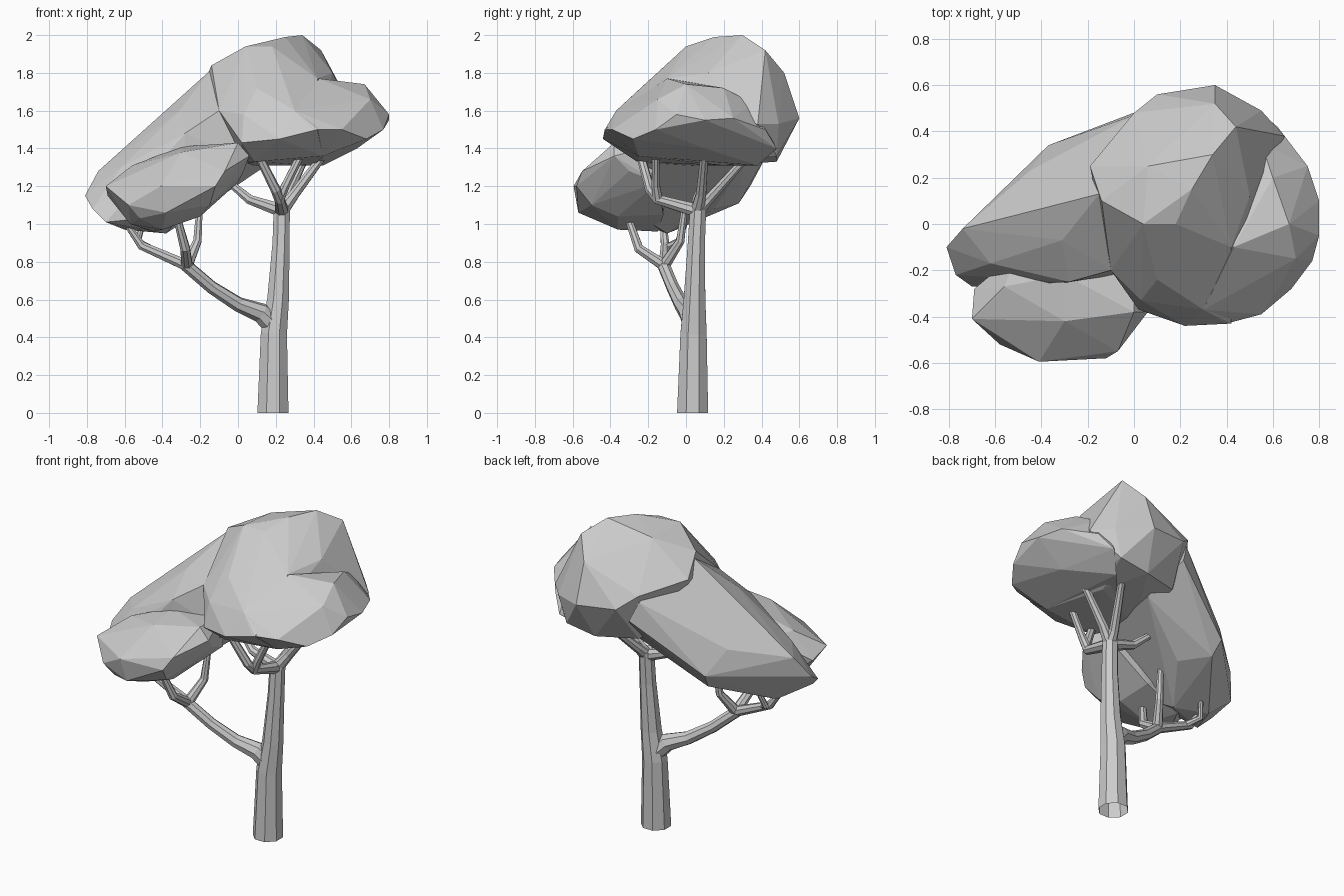
import bpy, bmesh, math
from mathutils import Vector

cube = bpy.data.objects.get("Cube")
if cube:
    bpy.data.objects.remove(cube, do_unlink=True)

grey = bpy.data.materials.new("plain grey")
grey.use_nodes = True
GREY = (0.6, 0.6, 0.6, 1.0)
grey.diffuse_color = GREY
grey.node_tree.nodes["Principled BSDF"].inputs["Base Color"].default_value = GREY


def finish(bm, name):
    bmesh.ops.recalc_face_normals(bm, faces=bm.faces)
    mesh = bpy.data.meshes.new(name)
    bm.to_mesh(mesh)
    bm.free()
    mesh.materials.append(grey)
    ob = bpy.data.objects.new(name, mesh)
    bpy.context.scene.collection.objects.link(ob)
    return ob


def lump(name, points):
    """Faceted foliage mass wrapped around a few corner points."""
    bm = bmesh.new()
    for p in points:
        bm.verts.new(p)
    res = bmesh.ops.convex_hull(bm, input=bm.verts)
    bmesh.ops.delete(bm, geom=list({g for g in res["geom_interior"] + res["geom_unused"]
                                    if isinstance(g, bmesh.types.BMVert)}), context='VERTS')
    return finish(bm, name)


def branch(name, path, sides=8):
    """Tapered faceted limb; path holds x, y, z, radius. Open where it meets the ground."""
    bm = bmesh.new()
    pts = [Vector(p[:3]) for p in path]
    rings, old, axis = [], Vector((0, 0, 1)), Vector((1, 0, 0))
    for i, p in enumerate(pts):
        d = Vector()
        if i > 0:
            d += (p - pts[i - 1]).normalized()
        if i < len(pts) - 1:
            d += (pts[i + 1] - p).normalized()
        if p.z == 0:
            d = Vector((0, 0, 1))
        d.normalize()
        axis = old.rotation_difference(d) @ axis
        old = d
        side = d.cross(axis)
        ring = []
        for k in range(sides):
            a = math.tau * (k + 0.5) / sides
            ring.append(bm.verts.new(p + path[i][3] * (axis * math.cos(a) + side * math.sin(a))))
        rings.append(ring)
    for a, b in zip(rings, rings[1:]):
        for k in range(sides):
            n = (k + 1) % sides
            bm.faces.new((a[k], a[n], b[n], b[k]))
    if pts[0].z > 0:
        bm.faces.new(rings[0])
    bm.faces.new(rings[-1])
    return finish(bm, name)


# Foliage masses: the crown runs from the top down to the front rim
crown = lump("crown_foliage", [
    (.25, .15, 1.99), (.34, .3, 2), (.44, .42, 1.92), (.35, .52, 1.8), (.04, 0, 1.94),
    (.18, 0, 1.94), (.06, .25, 1.93), (.5, .12, 1.8), (.42, -.1, 1.77), (0, .48, 1.66),
    (.1, .56, 1.58), (.35, .6, 1.56), (.55, .49, 1.53), (.5, .48, 1.36), (.3, .48, 1.33),
    (-.14, .1, 1.84), (-.19, .25, 1.73), (-.1, -.2, 1.6), (.1, -.24, 1.72), (.3, -.37, 1.6),
    (.22, -.44, 1.45), (.42, -.43, 1.5), (.02, -.37, 1.43), (.09, -.26, 1.33), (.45, -.25, 1.36),
    (.05, .4, 1.35), (0, 0, 1.31), (.4, .2, 1.31), (.65, .38, 1.53), (.03, -.33, 1.58)])
skirt = lump("side_foliage", [
    (.8, -.05, 1.58), (.8, .1, 1.55), (.75, .25, 1.56), (.62, .42, 1.5), (.55, .48, 1.4),
    (.77, -.16, 1.5), (.68, -.28, 1.45), (.55, -.39, 1.5), (.4, -.43, 1.5), (.63, .1, 1.4),
    (.45, -.25, 1.36), (.2, .1, 1.31), (.45, .38, 1.31), (.67, 0, 1.74), (.43, -.1, 1.77),
    (.6, .2, 1.72), (.3, -.37, 1.6), (.7, -.15, 1.66), (.55, .35, 1.64)])
sweep = lump("left_foliage", [
    (-.15, .13, 1.81), (-.4, .03, 1.55), (-.74, -.02, 1.28), (0, .47, 1.62), (-.15, .4, 1.42),
    (-.27, .34, 1.27), (-.37, .34, 1.2), (-.81, -.1, 1.15), (-.77, -.22, 1.08), (-.7, -.27, 1.01),
    (-.6, -.05, .97), (-.38, -.1, .95), (-.2, .15, 1.08), (-.35, .28, 1.11), (0, 0, 1.25),
    (.15, .3, 1.31), (.05, -.2, 1.33), (-.28, -.25, 1.48), (-.1, -.2, 1.6), (-.62, -.17, 1.3),
    (-.3, -.26, 1.05), (-.45, .23, 1.35), (-.31, -.07, 1.6), (.05, .5, 1.5)])
lobe = lump("front_foliage", [
    (-.69, -.28, 1.15), (-.7, -.41, 1.2), (-.58, -.52, 1.1), (-.41, -.595, 1.2), (-.12, -.58, 1.2),
    (-.07, -.55, 1.28), (.06, -.38, 1.36), (-.3, -.42, 1.38), (0, -.38, 1.43), (-.56, -.27, 1.31),
    (-.3, -.22, 1.41), (-.57, -.35, 1), (-.4, -.36, .97), (-.2, -.36, 1.04), (-.38, -.57, 1.06),
    (-.15, -.5, 1.1), (.03, -.3, 1.28), (-.52, -.49, 1.03), (0, -.15, 1.22),
    (-.45, -.15, .96), (-.2, -.12, 1.05), (-.5, -.12, 1.3), (0, -.15, 1.42)])

# Merge the masses into one canopy
parts = [skirt, sweep, lobe]
for part in parts:
    mod = crown.modifiers.new("merge", 'BOOLEAN')
    mod.operation, mod.solver, mod.object = 'UNION', 'EXACT', part
bpy.context.view_layer.update()
merged = bpy.data.meshes.new_from_object(crown.evaluated_get(bpy.context.evaluated_depsgraph_get()))
crown.modifiers.clear()
crown.data = merged
crown.name = "canopy"
for part in parts:
    bpy.data.objects.remove(part, do_unlink=True)

# Trunk and crown fork
branch("trunk", [(.185, .035, 0, .089), (.19, .04, .42, .075), (.212, .045, .6, .062),
                 (.228, .055, .9, .049), (.232, .065, 1.1, .046)])
fork = (.232, .06, 1.07, .038)
branch("left_crown_branch", [fork, (.3, .08, 1.16, .029), (.48, .1, 1.4, .021)])
branch("back_crown_branch", [fork, (.25, .12, 1.13, .029), (.35, .31, 1.34, .021)])
branch("right_crown_branch", [fork, (.06, .06, 1.13, .027), (-.07, .1, 1.24, .018)])
knee = (.22, -.15, 1.13, .028)
branch("front_crown_branch", [fork, knee, (.2, -.19, 1.18, .027), (.11, -.24, 1.36, .023)])
branch("front_crown_twig", [knee, (.25, -.16, 1.2, .024), (.34, -.16, 1.38, .021)])

# Long low limb and its twigs
branch("low_limb", [(.2, .045, .45, .06), (.12, .015, .53, .054), (0, -.025, .575, .04),
                    (-.14, -.07, .665, .035), (-.28, -.12, .785, .034)])
tip = (-.27, -.115, .78, .032)
branch("low_front_twig", [tip, (-.28, -.25, .87, .027), (-.34, -.33, 1.1, .018)])
branch("low_inner_twig", [tip, (-.215, -.03, .91, .024), (-.2, 0, 1.14, .016)])
branch("low_outer_twig", [tip, (-.51, -.11, .885, .025), (-.59, -.12, 1, .017)])
branch("low_outer_shoot", [(-.47, -.11, .87, .022), (-.53, -.04, .91, .018), (-.5, 0, 1.02, .015)])
